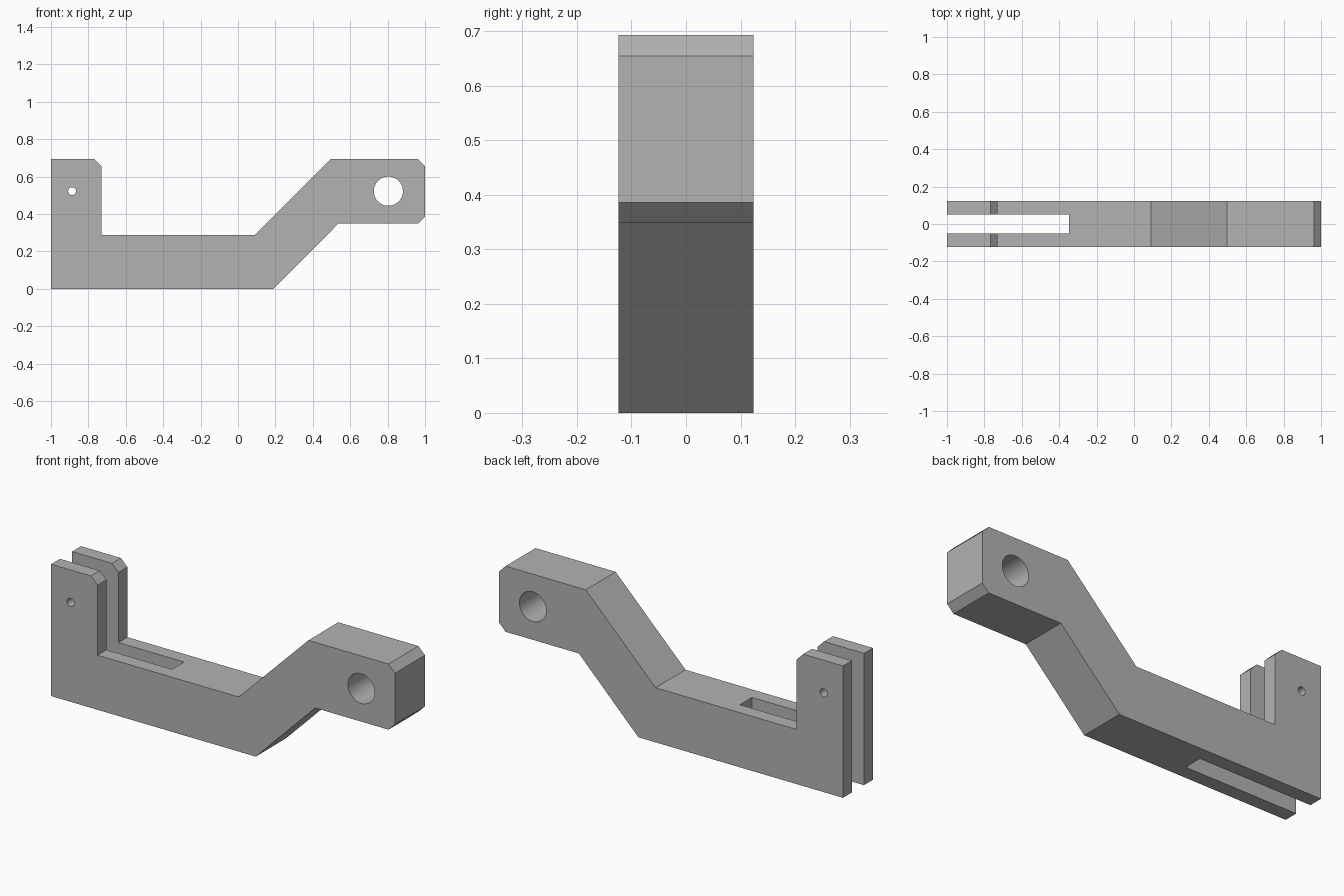
import bpy
import bmesh
import math

cube = bpy.data.objects.get("Cube")
if cube:
    bpy.data.objects.remove(cube, do_unlink=True)

HALF_WIDTH = 0.124
HOLE_Z = 0.522

gray = bpy.data.materials.new("plain gray")
gray.use_nodes = True
color = (0.45, 0.45, 0.45, 1)
gray.diffuse_color = color
gray.node_tree.nodes["Principled BSDF"].inputs["Base Color"].default_value = color


def extrude_profile(name, points, half):
    """Solid from an x-z outline, extruded along y."""
    bm = bmesh.new()
    face = bm.faces.new([bm.verts.new((x, -half, z)) for x, z in points])
    result = bmesh.ops.extrude_face_region(bm, geom=[face])
    moved = [v for v in result["geom"] if isinstance(v, bmesh.types.BMVert)]
    bmesh.ops.translate(bm, verts=moved, vec=(0, 2 * half, 0))
    bmesh.ops.recalc_face_normals(bm, faces=bm.faces)
    mesh = bpy.data.meshes.new(name)
    bm.to_mesh(mesh)
    bm.free()
    mesh.materials.append(gray)
    obj = bpy.data.objects.new(name, mesh)
    bpy.context.collection.objects.link(obj)
    return obj


def circle(x, z, radius, sides):
    steps = [2 * math.pi * i / sides for i in range(sides)]
    return [(x + radius * math.cos(a), z + radius * math.sin(a)) for a in steps]


def cut(body, cutter):
    cutter.hide_render = True
    mod = body.modifiers.new("cut", "BOOLEAN")
    mod.operation = "DIFFERENCE"
    mod.solver = "EXACT"
    mod.object = cutter
    bpy.context.view_layer.objects.active = body
    bpy.ops.object.modifier_apply(modifier=mod.name)
    bpy.data.objects.remove(cutter, do_unlink=True)


# Cranked arm with chamfered ends
arm = extrude_profile("cranked_arm", [
    (-1, 0), (0.19, 0), (0.536, 0.348), (0.962, 0.348), (1, 0.386),
    (1, 0.655), (0.962, 0.693), (0.496, 0.693), (0.09, 0.287),
    (-0.73, 0.287), (-0.73, 0.655), (-0.768, 0.693), (-1, 0.693),
], HALF_WIDTH)

# Fork slot, open at the end
cut(arm, extrude_profile("slot_cutter", [
    (-1.2, -0.2), (-0.348, -0.2), (-0.348, 1), (-1.2, 1)], 0.05))

# Pin hole through the fork and pivot hole through the raised end
cut(arm, extrude_profile("pin_hole_cutter", circle(-0.887, HOLE_Z, 0.021, 32), 0.3))
cut(arm, extrude_profile("pivot_hole_cutter", circle(0.804, HOLE_Z, 0.078, 64), 0.3))

# Smooth bores, sharp edges elsewhere
bpy.ops.object.select_all(action="DESELECT")
arm.select_set(True)
bpy.context.view_layer.objects.active = arm
bpy.ops.object.shade_smooth_by_angle(angle=math.radians(30))
